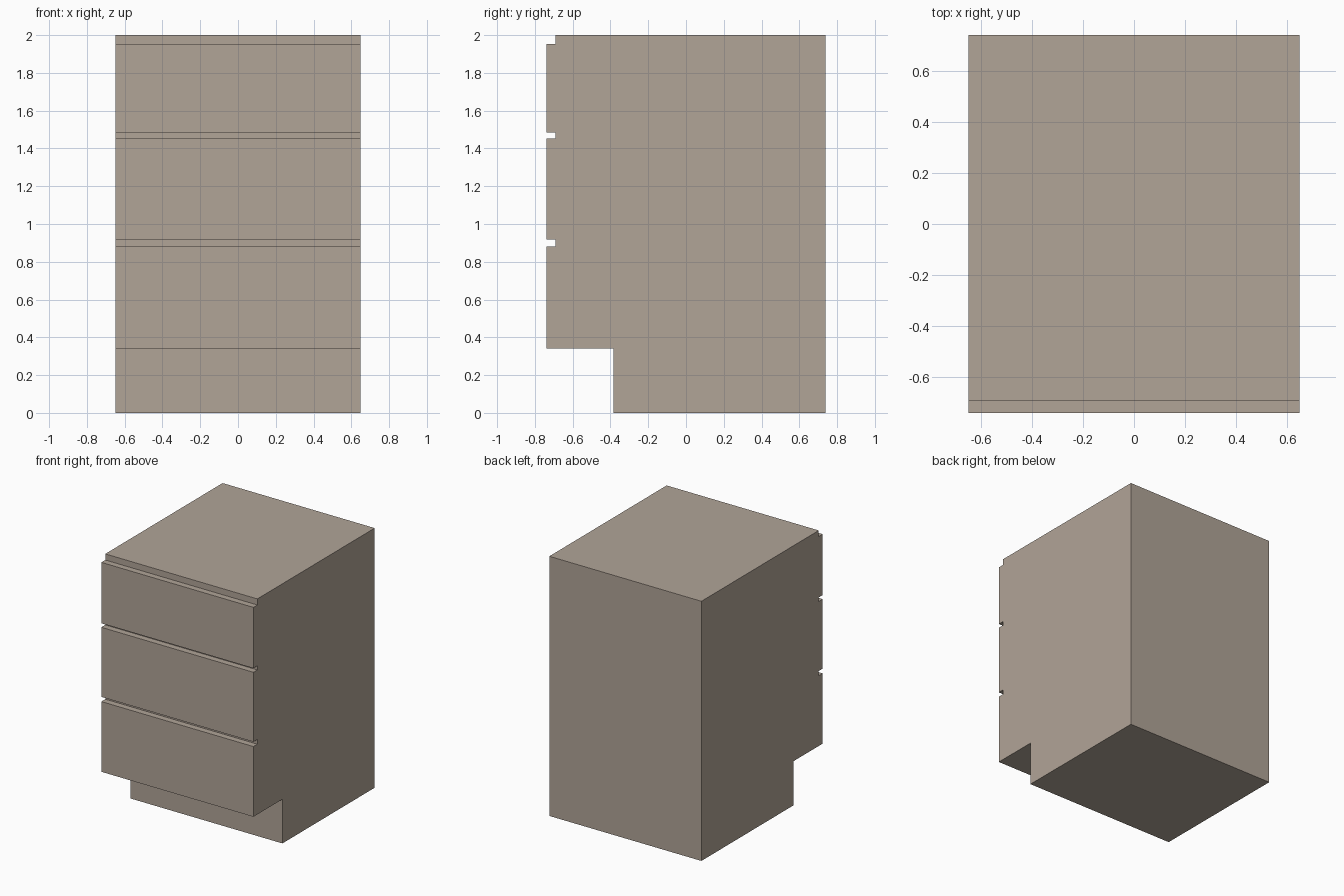
import bpy
import bmesh

if "Cube" in bpy.data.objects:
    bpy.data.objects.remove(bpy.data.objects["Cube"])

HALF_W = 0.648           # half the cabinet width
FRONT, BACK = -0.738, 0.738
CARCASS_FRONT = -0.69    # plane behind the drawer fronts
KICK_Y, KICK_Z = -0.385, 0.34
HEIGHT = 2.0

# Warm grey-brown finish
finish = bpy.data.materials.new("taupe_finish")
finish.diffuse_color = (0.44, 0.373, 0.311, 1)
finish.use_nodes = True
finish.node_tree.nodes["Principled BSDF"].inputs["Base Color"].default_value = finish.diffuse_color


def extrude_profile(name, profile):
    """Extrude a (y, z) side profile across the full cabinet width."""
    bm = bmesh.new()
    face = bm.faces.new([bm.verts.new((-HALF_W, y, z)) for y, z in profile])
    extruded = bmesh.ops.extrude_face_region(bm, geom=[face])["geom"]
    verts = [g for g in extruded if isinstance(g, bmesh.types.BMVert)]
    bmesh.ops.translate(bm, verts=verts, vec=(2 * HALF_W, 0, 0))
    bmesh.ops.recalc_face_normals(bm, faces=bm.faces)
    mesh = bpy.data.meshes.new(name)
    bm.to_mesh(mesh)
    bm.free()
    mesh.materials.append(finish)
    obj = bpy.data.objects.new(name, mesh)
    bpy.context.collection.objects.link(obj)
    return obj


# Carcass with recessed toe kick
extrude_profile("cabinet_carcass", [
    (KICK_Y, 0), (BACK, 0), (BACK, HEIGHT),
    (CARCASS_FRONT, HEIGHT), (CARCASS_FRONT, KICK_Z), (KICK_Y, KICK_Z),
])

# Drawer fronts, separated by finger-pull gaps
drawers = {
    "drawer_front_bottom": (KICK_Z, 0.881),
    "drawer_front_middle": (0.917, 1.453),
    "drawer_front_top": (1.484, 1.953),
}
for name, (low, high) in drawers.items():
    extrude_profile(name, [
        (FRONT, low), (CARCASS_FRONT, low), (CARCASS_FRONT, high), (FRONT, high),
    ])
